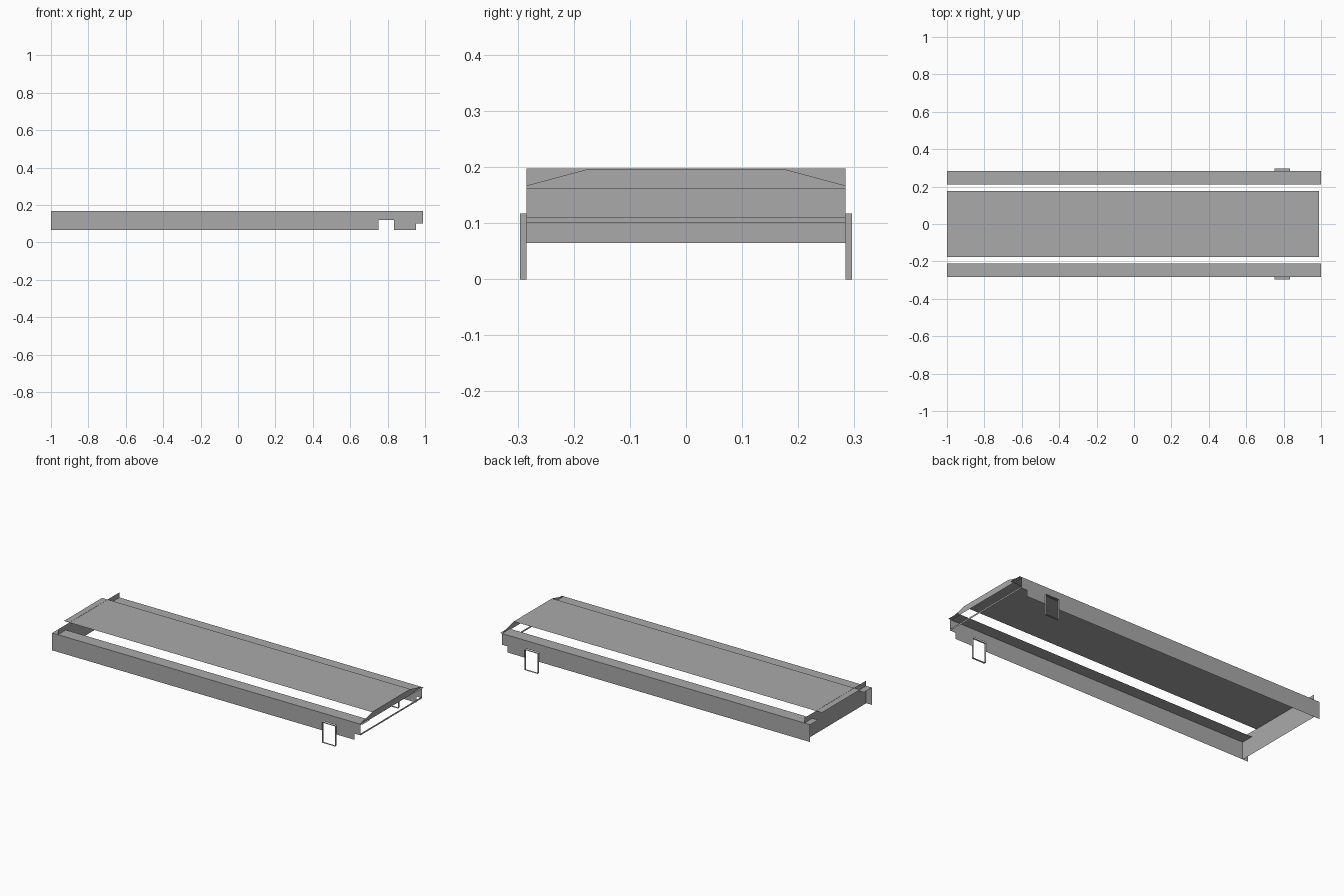
import bpy

if "Cube" in bpy.data.objects:
    bpy.data.objects.remove(bpy.data.objects["Cube"])

grey = bpy.data.materials.new("plain_grey")
grey.diffuse_color = (0.4, 0.4, 0.4, 1)
grey.use_nodes = True
grey.node_tree.nodes["Principled BSDF"].inputs["Base Color"].default_value = grey.diffuse_color

HALF_W = 0.284      # half width of the body
X_BACK, X_FRONT = -1.0, 0.988
Z_LOW, Z_EAVE, Z_ROOF = 0.066, 0.167, 0.196


def sheet(name, faces):
    """Thin open surface from a list of polygons (each a list of points)."""
    verts, idx = [], []
    for f in faces:
        idx.append(list(range(len(verts), len(verts) + len(f))))
        verts.extend(f)
    me = bpy.data.meshes.new(name)
    me.from_pydata(verts, [], idx)
    me.materials.append(grey)
    ob = bpy.data.objects.new(name, me)
    bpy.context.collection.objects.link(ob)
    return ob


def flat(x0, x1, y0, y1, z):
    return [(x0, y0, z), (x1, y0, z), (x1, y1, z), (x0, y1, z)]


def across(x, pts, facing=1):
    """Polygon in the y-z plane, facing +x or -x."""
    return [(x, y, z) for y, z in pts][::facing]


def rect(z0, z1):
    return [(-HALF_W, z0), (HALF_W, z0), (HALF_W, z1), (-HALF_W, z1)]


# Raised roof sheet
sheet("roof_sheet", [flat(X_BACK, X_FRONT, -0.176, 0.176, Z_ROOF)])

# Back plate, set in from the end and standing above the side ledges
sheet("back_plate", [across(-0.963, rect(0.065, 0.197), -1)])

# Front gable under the roof edge and the thin cross bar below it
sheet("front_gable", [across(X_FRONT, [
    (-HALF_W, 0.161), (HALF_W, 0.161), (HALF_W, Z_EAVE),
    (0.176, Z_ROOF), (-0.176, Z_ROOF), (-HALF_W, Z_EAVE)])])
sheet("front_cross_bar", [across(X_FRONT, rect(0.101, 0.111))])

# Side panel outline with a wheel notch and a stepped front end
PANEL = [(X_BACK, Z_LOW), (0.75, Z_LOW), (0.75, 0.12), (0.833, 0.12),
         (0.833, Z_LOW), (0.952, Z_LOW), (0.952, 0.102), (X_FRONT, 0.102),
         (X_FRONT, Z_EAVE), (X_BACK, Z_EAVE)]
# Open rectangular frame outline
FRAME = [(0.75, 0.0), (0.833, 0.0), (0.833, 0.117), (0.75, 0.117)]

for side, s in (("right", -1), ("left", 1)):
    y = s * HALF_W
    sheet(side + "_panel", [[(x, y, z) for x, z in PANEL][::-s]])
    inner, outer = sorted((s * 0.211, y))
    sheet(side + "_ledge", [flat(X_BACK, 1.0, inner, outer, Z_EAVE)])
    # Frame walls only, open at both ends
    a, b = sorted((y, s * 0.296))
    walls = []
    for i in range(4):
        (x0, z0), (x1, z1) = FRAME[i], FRAME[(i + 1) % 4]
        walls.append([(x0, a, z0), (x0, b, z0), (x1, b, z1), (x1, a, z1)])
    sheet(side + "_foot_frame", walls)
